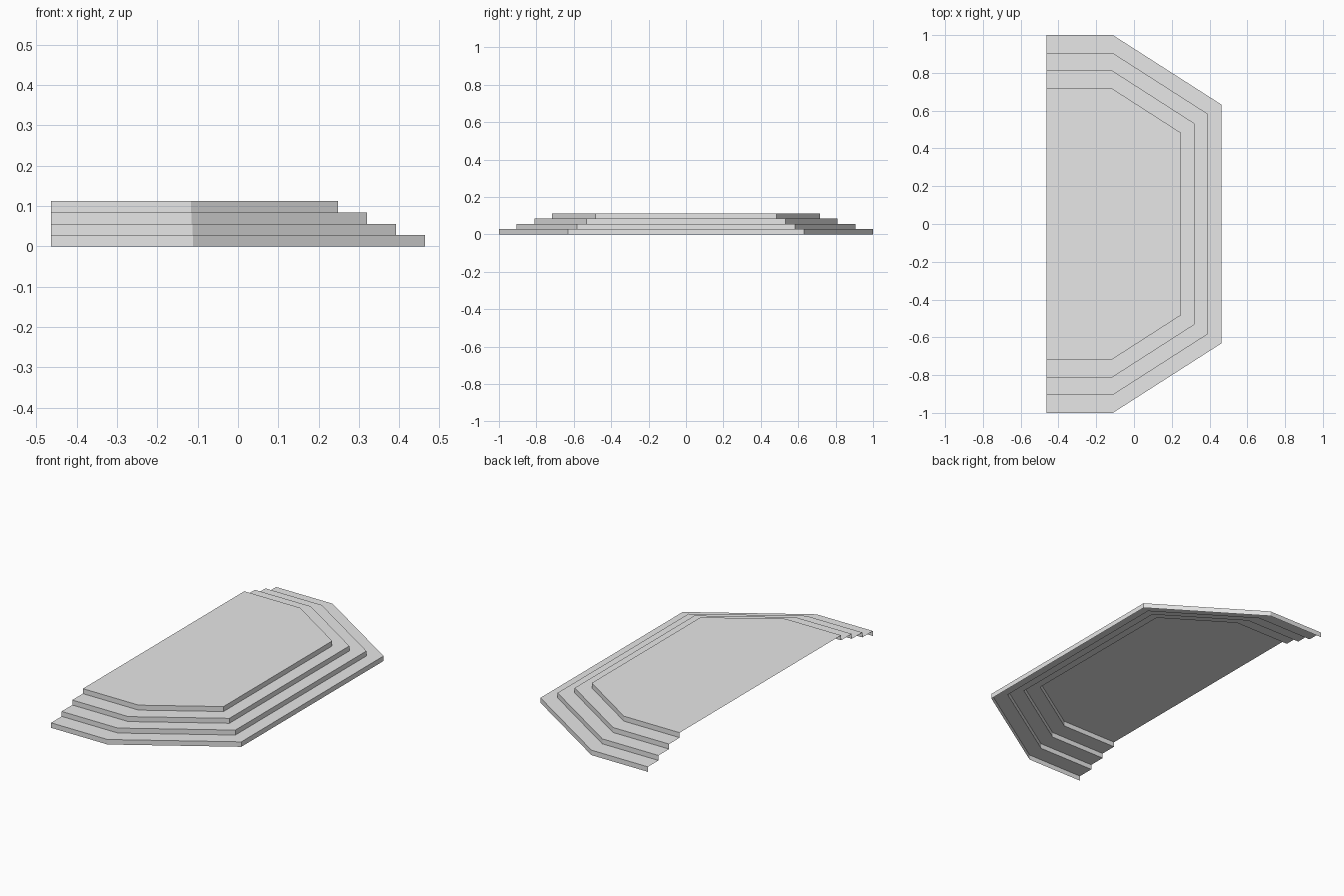
import bpy
import bmesh

cube = bpy.data.objects.get("Cube")
if cube:
    bpy.data.objects.remove(cube, do_unlink=True)

STEPS = 4
RISE = 0.112 / STEPS
BACK_X = -0.463

# Single plain grey for the whole platform
grey = bpy.data.materials.new("plain grey")
grey.use_nodes = True
colour = (0.8, 0.8, 0.8, 1)
grey.diffuse_color = colour
grey.node_tree.nodes["Principled BSDF"].inputs["Base Color"].default_value = colour


def outline(step):
    """Half-octagon outline of one step, open along the back."""
    t = step / (STEPS - 1)
    corner_x = -0.112 - 0.004 * t
    front_x = 0.463 - 0.215 * t
    side_y = 1.0 - 0.283 * t
    front_y = 0.632 - 0.149 * t
    half = [(BACK_X, -side_y), (corner_x, -side_y), (front_x, -front_y)]
    return half + [(x, -y) for x, y in reversed(half)]


# Stepped shell: risers and treads, open at the back and underneath
bm = bmesh.new()
rings = []
for step in range(STEPS):
    for level in (step, step + 1):
        rings.append([bm.verts.new((x, y, level * RISE)) for x, y in outline(step)])

for low, high in zip(rings, rings[1:]):
    for i in range(len(low) - 1):
        bm.faces.new((low[i], low[i + 1], high[i + 1], high[i]))

# Flat top landing
bm.faces.new(rings[-1])

mesh = bpy.data.meshes.new("stepped_platform")
bm.to_mesh(mesh)
bm.free()
mesh.materials.append(grey)
platform = bpy.data.objects.new("stepped_platform", mesh)
bpy.context.scene.collection.objects.link(platform)
